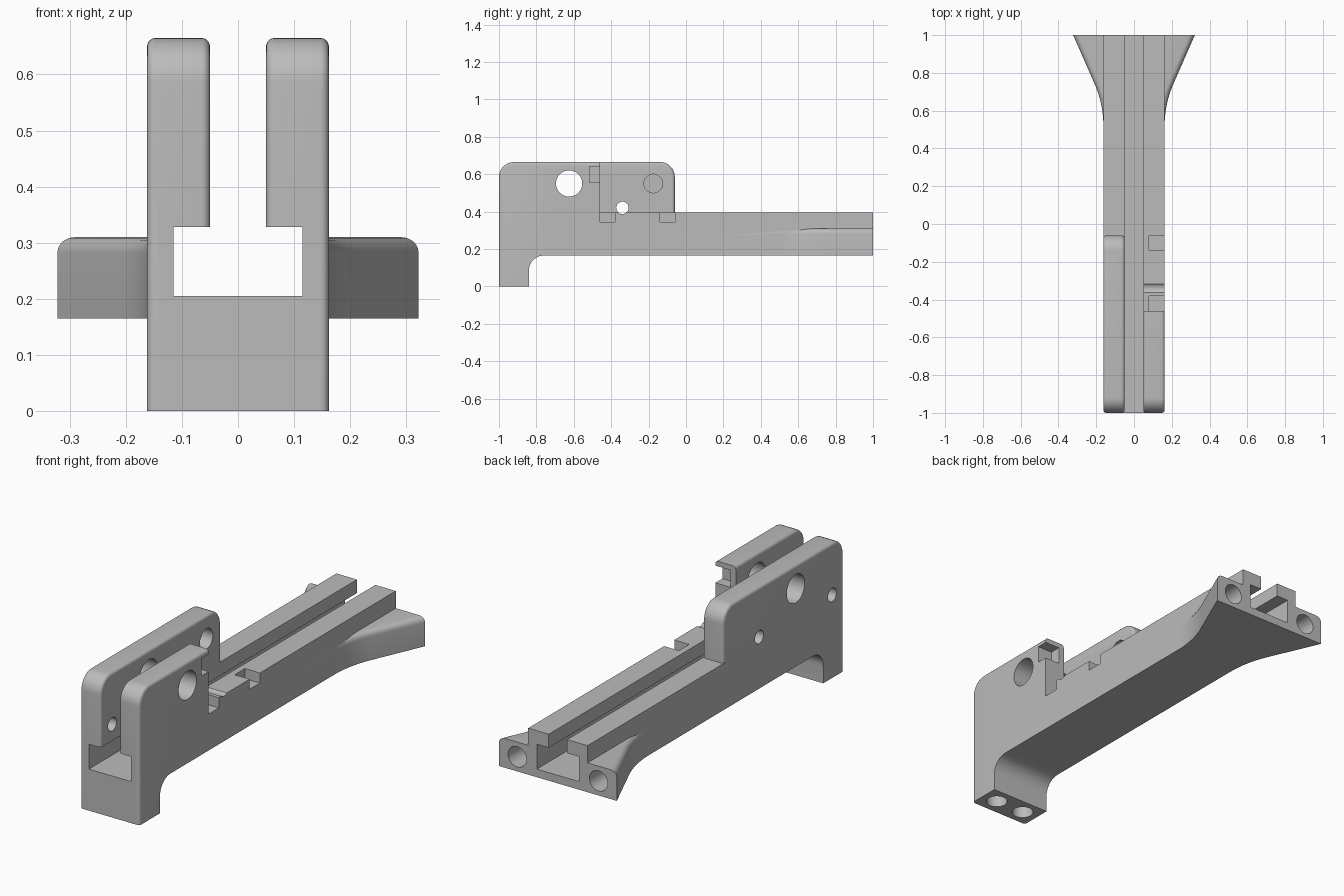
import bpy, bmesh, math
from mathutils import Vector, Matrix

cube = bpy.data.objects.get("Cube")
if cube:
    bpy.data.objects.remove(cube)

grey = bpy.data.materials.new("plain grey")
grey.use_nodes = True
grey.diffuse_color = (0.5, 0.5, 0.5, 1)
grey.node_tree.nodes["Principled BSDF"].inputs["Base Color"].default_value = (0.5, 0.5, 0.5, 1)


def finish(bm, name):
    bmesh.ops.recalc_face_normals(bm, faces=bm.faces)
    mesh = bpy.data.meshes.new(name)
    bm.to_mesh(mesh)
    bm.free()
    mesh.materials.append(grey)
    ob = bpy.data.objects.new(name, mesh)
    bpy.context.collection.objects.link(ob)
    return ob


def prism(name, points, axis, low, high, radius=0, rounded=None):
    """Extrude a profile along x or z; round the rim edges chosen by a rule."""
    bm = bmesh.new()
    place = (lambda p: (low, *p)) if axis == "x" else (lambda p: (*p, low))
    face = bm.faces.new([bm.verts.new(place(p)) for p in points])
    step = Vector((high - low, 0, 0) if axis == "x" else (0, 0, high - low))
    new = bmesh.ops.extrude_face_region(bm, geom=[face])["geom"]
    bmesh.ops.translate(bm, vec=step, verts=[g for g in new if isinstance(g, bmesh.types.BMVert)])
    bmesh.ops.recalc_face_normals(bm, faces=bm.faces)
    if radius:
        rim = [e for e in bm.edges if rounded(e.verts[0].co, e.verts[1].co)]
        bmesh.ops.bevel(bm, geom=rim, offset=radius, segments=5, profile=0.5, affect="EDGES")
    return finish(bm, name)


def box(name, x, y, z):
    return prism(name, [(x[0], y[0]), (x[1], y[0]), (x[1], y[1]), (x[0], y[1])], "z", *z)


def drill(name, radius, start, end):
    start, end = Vector(start), Vector(end)
    way = end - start
    turn = way.to_track_quat("Z", "Y").to_matrix().to_4x4()
    bm = bmesh.new()
    bmesh.ops.create_cone(bm, cap_ends=True, segments=48, radius1=radius, radius2=radius,
                          depth=way.length, matrix=Matrix.Translation((start + end) / 2) @ turn)
    return finish(bm, name)


def arc(cx, cy, r, start, stop, n=10):
    turns = [math.radians(start + (stop - start) * i / n) for i in range(n + 1)]
    return [(cx + r * math.cos(a), cy + r * math.sin(a)) for a in turns]


def combine(target, others, operation):
    for other in others:
        mod = target.modifiers.new("join", "BOOLEAN")
        mod.operation, mod.solver, mod.object = operation, "EXACT", other
        bpy.context.view_layer.objects.active = target
        bpy.ops.object.modifier_apply(modifier=mod.name)
        bpy.data.objects.remove(other)


# Shared outline of the front leg and its inner fillet
LEG = [(-1, 0), (-0.84, 0)] + arc(-0.76, 0.085, 0.08, 180, 90)

# Side walls with rounded rims
wall_outline = LEG + [(-0.06, 0.165)] + arc(-0.14, 0.585, 0.08, 0, 90) + arc(-0.92, 0.585, 0.08, 90, 180)


def wall_rim(a, b):
    def outer(v):
        return v.y < -0.999 or v.z > 0.5 or v.y > -0.061
    return abs(a.x - b.x) < 1e-5 and outer(a) and outer(b) and (a - b).length > 1e-5


body = prism("rail_body", wall_outline, "x", -0.162, -0.05, 0.015, wall_rim)
left_wall = prism("left_wall", wall_outline, "x", 0.05, 0.162, 0.015, wall_rim)
short = box("wall_gap", (0, 0.3), (-0.46, 0.2), (0.395, 1))
combine(left_wall, [short], "DIFFERENCE")

# Base under the channel, and the long rail
base = prism("base", LEG + [(-0.7, 0.165), (-0.7, 0.3), (-1, 0.3)], "x", -0.14, 0.14)
rail = box("rail", (-0.162, 0.162), (-0.72, 1), (0.165, 0.395))

# Flared rear foot
bend = arc(0.162 + 0.55, 0.52, 0.55, 180, 155.8)
side = [(0.15, 0.45)] + bend + [(0.322, 1)]
flare_outline = side + [(-x, y) for x, y in reversed(side)]


def flare_rim(a, b):
    return min(a.z, b.z) > 0.3 and a.x * b.x > 0 and abs(a.y - b.y) > 1e-4


flare = prism("flare", flare_outline, "z", 0.165, 0.31, 0.028, flare_rim)
combine(body, [left_wall, base, rail, flare], "UNION")

# Undercut channel, side pockets and wall notch
cuts = [
    box("slot", (-0.05, 0.05), (-1.1, 1.1), (0.25, 1)),
    box("channel", (-0.115, 0.115), (-1.1, 1.1), (0.205, 0.328)),
    box("front_pocket", (0.08, 0.2), (-0.46, -0.38), (0.345, 0.42)),
    box("rear_pocket", (0.08, 0.2), (-0.14, -0.06), (0.345, 0.42)),
    box("wall_notch", (0.08, 0.2), (-0.515, -0.44), (0.555, 0.64)),
]

# Cross holes: two through both sides, one through the right wall, one blind
cuts += [
    drill("large_hole", 0.07, (-0.3, -0.625, 0.55), (0.3, -0.625, 0.55)),
    drill("pin_hole", 0.033, (-0.3, -0.34, 0.42), (0.3, -0.34, 0.42)),
    drill("front_hole", 0.033, (-0.3, -0.91, 0.41), (0, -0.91, 0.41)),
    drill("blind_hole", 0.05, (-0.11, -0.175, 0.55), (0, -0.175, 0.55)),
]

# Blind mounting holes in the foot and leg
for s in (-1, 1):
    cuts.append(drill("rear_mount", 0.05, (s * 0.222, 0.89, 0.237), (s * 0.222, 1.1, 0.237)))
    cuts.append(drill("leg_mount", 0.05, (s * 0.08, -0.92, -0.1), (s * 0.08, -0.92, 0.12)))
combine(body, cuts, "DIFFERENCE")

# Smooth rounded parts, keep crisp edges
bpy.ops.object.select_all(action="DESELECT")
body.select_set(True)
bpy.context.view_layer.objects.active = body
bpy.ops.object.shade_smooth_by_angle(angle=math.radians(30))
